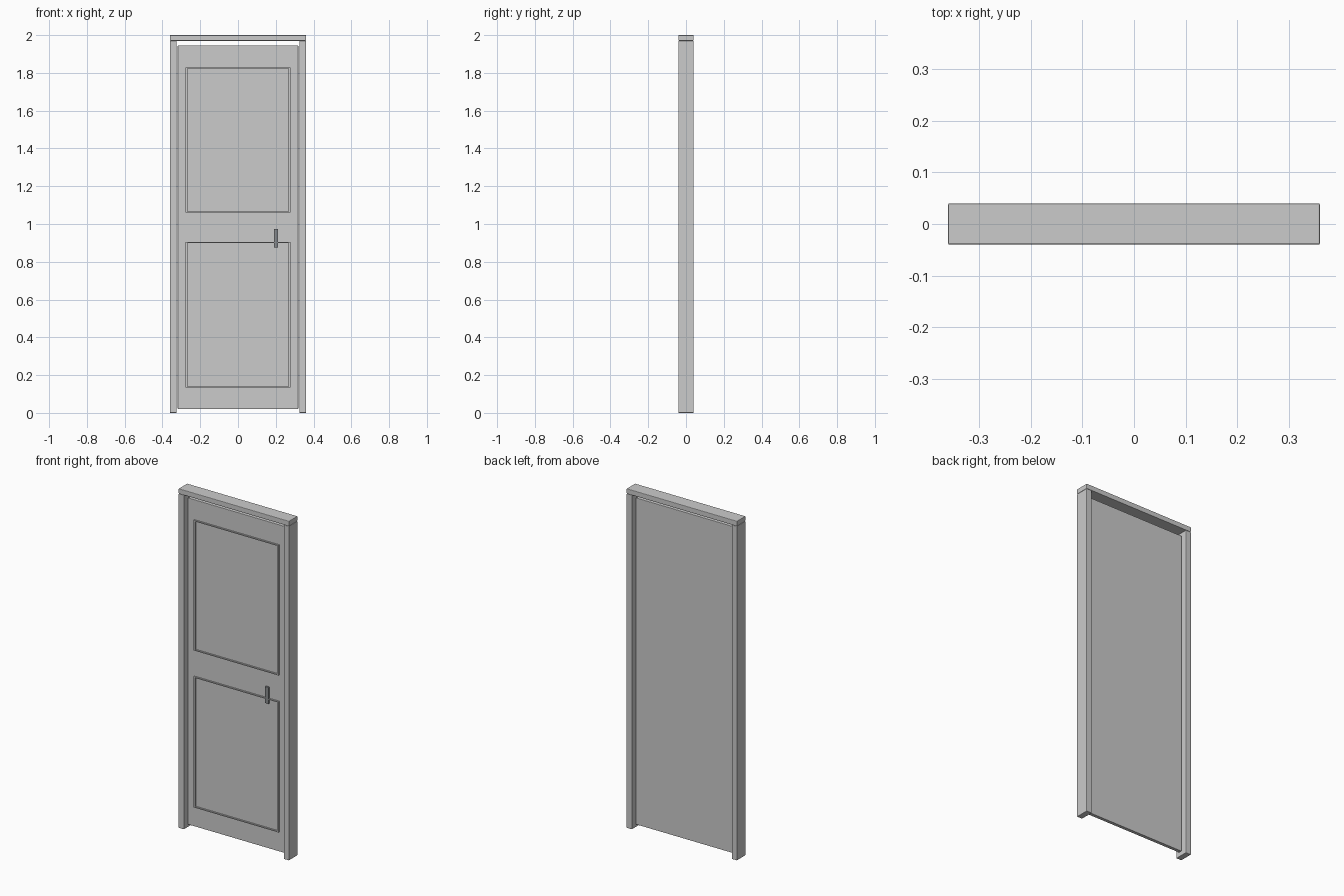
import bpy
import math

if "Cube" in bpy.data.objects:
    bpy.data.objects.remove(bpy.data.objects["Cube"])

def box(name, x, y, z, bevel=0.0):
    """Box from (min, max) ranges, with optional rounded edges."""
    bpy.ops.mesh.primitive_cube_add(size=1, location=[sum(r) / 2 for r in (x, y, z)])
    ob = bpy.context.object
    ob.name = name
    ob.scale = [r[1] - r[0] for r in (x, y, z)]
    bpy.ops.object.transform_apply(location=False, rotation=False, scale=True)
    if bevel:
        mod = ob.modifiers.new("bevel", 'BEVEL')
        mod.width = bevel
        mod.segments = 2
    return ob

DEPTH = (-0.04, 0.04)

# Door frame: two jambs and a head
for side, x in (("left", (-0.36, -0.325)), ("right", (0.325, 0.36))):
    box(side + "_jamb", x, DEPTH, (0, 1.97), 0.003)
box("frame_head", (-0.36, 0.36), DEPTH, (1.97, 2.0), 0.003)

# Thin door leaf set in the middle of the frame
box("door_leaf", (-0.319, 0.319), (-0.01, 0.01), (0.02, 1.945), 0.002)

# Raised moulding around the two panels
W, T, HALF = 0.01, 0.006, 0.277
PROUD = (-0.018, -0.008)
for name, z0, z1 in (("lower", 0.135, 0.906), ("upper", 1.06, 1.828)):
    box(name + "_moulding_left", (-HALF, -HALF + W), PROUD, (z0, z1))
    box(name + "_moulding_right", (HALF - W, HALF), PROUD, (z0, z1))
    box(name + "_moulding_bottom", (-HALF + W, HALF - W), PROUD, (z0, z0 + T))
    box(name + "_moulding_top", (-HALF + W, HALF - W), PROUD, (z1 - T, z1))

# Upright handle
handle = box("handle", (0.19, 0.213), (-0.02, -0.008), (0.875, 0.973), 0.002)
mat = bpy.data.materials.new("handle_metal")
mat.diffuse_color = (0.25, 0.26, 0.27, 1)
mat.use_nodes = True
mat.node_tree.nodes["Principled BSDF"].inputs["Base Color"].default_value = mat.diffuse_color
handle.data.materials.append(mat)
